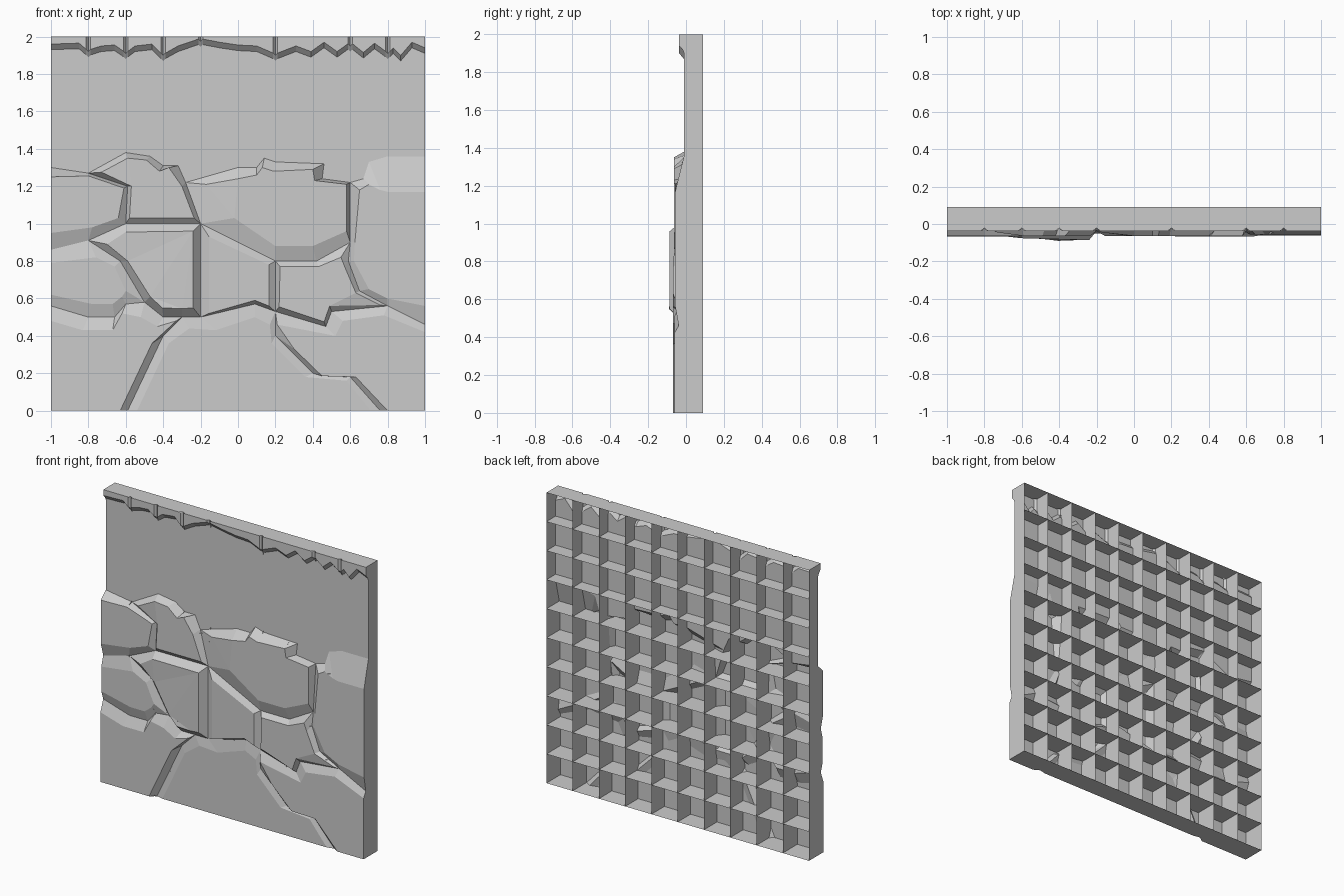
import bpy, bmesh
from mathutils import Vector
from mathutils.bvhtree import BVHTree

BACK, WALL, GROOVE = 0.09, 0.01, 0.038   # back plane y, protrusion of wall / of the joints


def finish(bm, name):
    bmesh.ops.remove_doubles(bm, verts=bm.verts[:], dist=1e-5)
    bmesh.ops.triangulate(bm, faces=[f for f in bm.faces if len(f.verts) > 4])
    bm.normal_update()
    for f in bm.faces:
        if f.normal.y > 1e-4:
            f.normal_flip()
    me = bpy.data.meshes.new(name)
    bm.to_mesh(me)
    ob = bpy.data.objects.new(name, me)
    bpy.context.collection.objects.link(ob)
    parts.append(me)
    return ob


def add_face(bm, pts):
    uniq = [p for i, p in enumerate(pts) if (Vector(p) - Vector(pts[i - 1])).length > 1e-5]
    if len(uniq) > 2:
        bm.faces.new([bm.verts.new(p) for p in uniq])


def stone(name, depth, rows):
    """rows: joint x, z, crest x, z and optionally the crest's own protrusion."""
    bm = bmesh.new()
    outer = [(r[0], -(WALL if r[1] > 1.21 else GROOVE), r[1]) for r in rows]
    inner = [(r[2], -(r[4] if len(r) > 4 else depth), r[3]) for r in rows]
    for i in range(len(rows)):
        add_face(bm, [outer[i - 1], outer[i], inner[i], inner[i - 1]])
    add_face(bm, inner)
    finish(bm, name)


parts = []

# Upper course of stones
stone("upper_left_stone", 0.064, [
    (-1, .86, -1, .95), (-.8, .91, -.78, .98), (-.6, 1, -.64, 1.03), (-.59, 1.2, -.61, 1.19),
    (-.8, 1.27, -.8, 1.255), (-1, 1.3, -1, 1.25)])
stone("upper_middle_stone", 0.064, [
    (-.6, 1, -.58, 1.03), (-.2, 1, -.235, 1.03), (-.28, 1.22, -.3, 1.2), (-.32, 1.31, -.37, 1.30),
    (-.4, 1.31, -.42, 1.28), (-.47, 1.36, -.49, 1.34), (-.6, 1.38, -.59, 1.35),
    (-.8, 1.27, -.73, 1.275, .045), (-.59, 1.2, -.57, 1.2)])
stone("upper_centre_stone", 0.064, [
    (-.2, 1, -.02, 1.03), (.2, .8, .2, .88), (.42, .8, .4, .88), (.6, .9, .58, .96),
    (.6, 1.22, .58, 1.21), (.45, 1.24, .41, 1.23), (.46, 1.32, .4, 1.29), (.2, 1.33, .19, 1.28),
    (.14, 1.35, .13, 1.3), (.1, 1.3, .1, 1.26), (0, 1.3, 0, 1.24), (-.28, 1.22, -.17, 1.21, .045)])
stone("right_stone", 0.057, [
    (.6, .9, .625, .9), (.6, 1.22, .65, 1.18), (.67, 1.24, .7, 1.21), (.7, 1.33, .76, 1.18),
    (.8, 1.36, .8, 1.17), (1, 1.36, 1, 1.17), (1, .46, 1, .56), (.8, .56, .8, .6),
    (.65, .64, .7, .65), (.59, .8, .62, .8)])

# Middle course of stones
stone("middle_left_stone", 0.058, [
    (-1, .86, -1, .79), (-.8, .91, -.76, .82), (-.63, .8, -.66, .77), (-.5, .58, -.6, .64),
    (-.6, .57, -.62, .61), (-.66, .5, -.67, .57), (-.8, .5, -.78, .57), (-1, .56, -1, .62)])
stone("middle_large_stone", 0.086, [
    (-.8, .91, -.7, .89, .065), (-.6, 1, -.6, .955, .076), (-.2, 1, -.24, .96),
    (-.2, .5, -.24, .55), (-.3, .5, -.3, .545), (-.4, .5, -.405, .55, .09),
    (-.5, .58, -.47, .61, .082), (-.63, .8, -.59, .8, .072)])
stone("middle_centre_stone", 0.064, [
    (-.2, 1, -.155, .93), (.2, .8, .165, .78), (.2, .53, .165, .56), (.09, .57, .09, .59),
    (-.2, .5, -.155, .52)])
stone("middle_right_stone", 0.068, [
    (.2, .8, .225, .77), (.42, .8, .43, .77), (.6, .9, .55, .82), (.59, .8, .57, .77),
    (.65, .64, .63, .63), (.8, .56, .76, .565, .045), (.5, .53, .49, .56), (.47, .45, .46, .475),
    (.2, .53, .22, .555)])

# Bottom course of broad slabs
stone("lower_left_slab", 0.068, [
    (-1, 0, -1, 0), (-1, .56, -1, .48), (-.8, .5, -.83, .43), (-.66, .5, -.67, .43),
    (-.6, .57, -.62, .52), (-.5, .58, -.52, .5), (-.4, .5, -.43, .45), (-.3, .5, -.33, .48),
    (-.4, .4, -.46, .36), (-.59, 0, -.63, 0)])
stone("lower_centre_slab", 0.05, [
    (-.59, 0, -.54, 0), (-.4, .4, -.37, .36), (-.3, .5, -.26, .44), (-.2, .5, -.12, .43),
    (.09, .57, .09, .5), (.2, .53, .17, .46), (.2, .4, .18, .36), (.4, .2, .36, .18),
    (.6, .18, .58, .16), (.76, 0, .71, 0)])
stone("lower_right_slab", 0.062, [
    (.2, .53, .21, .46), (.47, .45, .52, .4), (.5, .53, .56, .48), (.8, .56, .78, .51),
    (1, .46, 1, .42), (1, 0, 1, 0), (.76, 0, .8, 0), (.6, .18, .63, .18), (.4, .2, .45, .185),
    (.2, .4, .3, .33)])

# Ragged lip along the top, with a narrow crease at some panel joints
lip = [(-1, 1.93), (-.85, 1.935), (-.8, 1.89), (-.73, 1.92), (-.66, 1.925), (-.6, 1.88),
       (-.55, 1.92), (-.46, 1.93), (-.4, 1.87), (-.32, 1.92), (-.2, 1.945), (-.1, 1.94), (0, 1.925),
       (.1, 1.92), (.2, 1.87), (.31, 1.92), (.39, 1.89), (.46, 1.94), (.53, 1.89), (.6, 1.92),
       (.67, 1.885), (.73, 1.935), (.8, 1.88), (.83, 1.91), (.87, 1.87), (.93, 1.94), (1, 1.91)]
columns = []
for x, z in lip:
    if round(abs(x) * 10) in (2, 4, 6, 8) and abs(x * 5 - round(x * 5)) < 1e-3:
        columns += [(x - .012, z + .012, .037), (x, z, .022), (x + .012, z + .012, .037)]
    else:
        columns.append((x, z, .037))
bm = bmesh.new()
for (xa, za, da), (xb, zb, db) in zip(columns, columns[1:]):
    add_face(bm, [(xa, -WALL, za), (xb, -WALL, zb), (xb, -db, zb + .03), (xa, -da, za + .03)])
    add_face(bm, [(xa, -da, za + .03), (xb, -db, zb + .03), (xb, -db, 2), (xa, -da, 2)])
finish(bm, "ragged_top_lip")

# Plain wall between the stones and the lip
skyline = [(-1, 1.3), (-.8, 1.27), (-.6, 1.38), (-.47, 1.36), (-.4, 1.31), (-.32, 1.31),
           (-.28, 1.22), (0, 1.3), (.1, 1.3), (.14, 1.35), (.2, 1.33), (.46, 1.32), (.45, 1.24),
           (.6, 1.22), (.67, 1.24), (.7, 1.33), (.8, 1.36), (1, 1.36)]
bm = bmesh.new()
add_face(bm, [(x, -WALL, z) for x, z in skyline] + [(c[0], -WALL, c[1]) for c in columns[::-1]])
finish(bm, "plain_wall")

# Thin ribs behind the face: each front edge follows the surface of the stones
bm = bmesh.new()
for me in parts:
    bm.from_mesh(me)
tree = BVHTree.FromBMesh(bm)
bm.free()


def front(x, z):
    x = min(max(x, -.998), .998)
    z = min(max(z, .002), 1.998)
    hit = tree.ray_cast(Vector((x, -1, z)), Vector((0, 1, 0)))[0]
    return hit.y if hit else -WALL


def ribs(name, place, steps=100):
    bm = bmesh.new()
    for i in range(11):
        last = None
        for s in range(steps + 1):
            x, z = place(i * .2, s * 2 / steps)
            pair = [bm.verts.new((x, BACK, z)), bm.verts.new((x, front(x, z), z))]
            if last:
                bm.faces.new([last[0], pair[0], pair[1], last[1]])
            last = pair
    finish(bm, name)


ribs("upright_ribs", lambda a, b: (a - 1, b))
ribs("level_ribs", lambda a, b: (b - 1, a))
